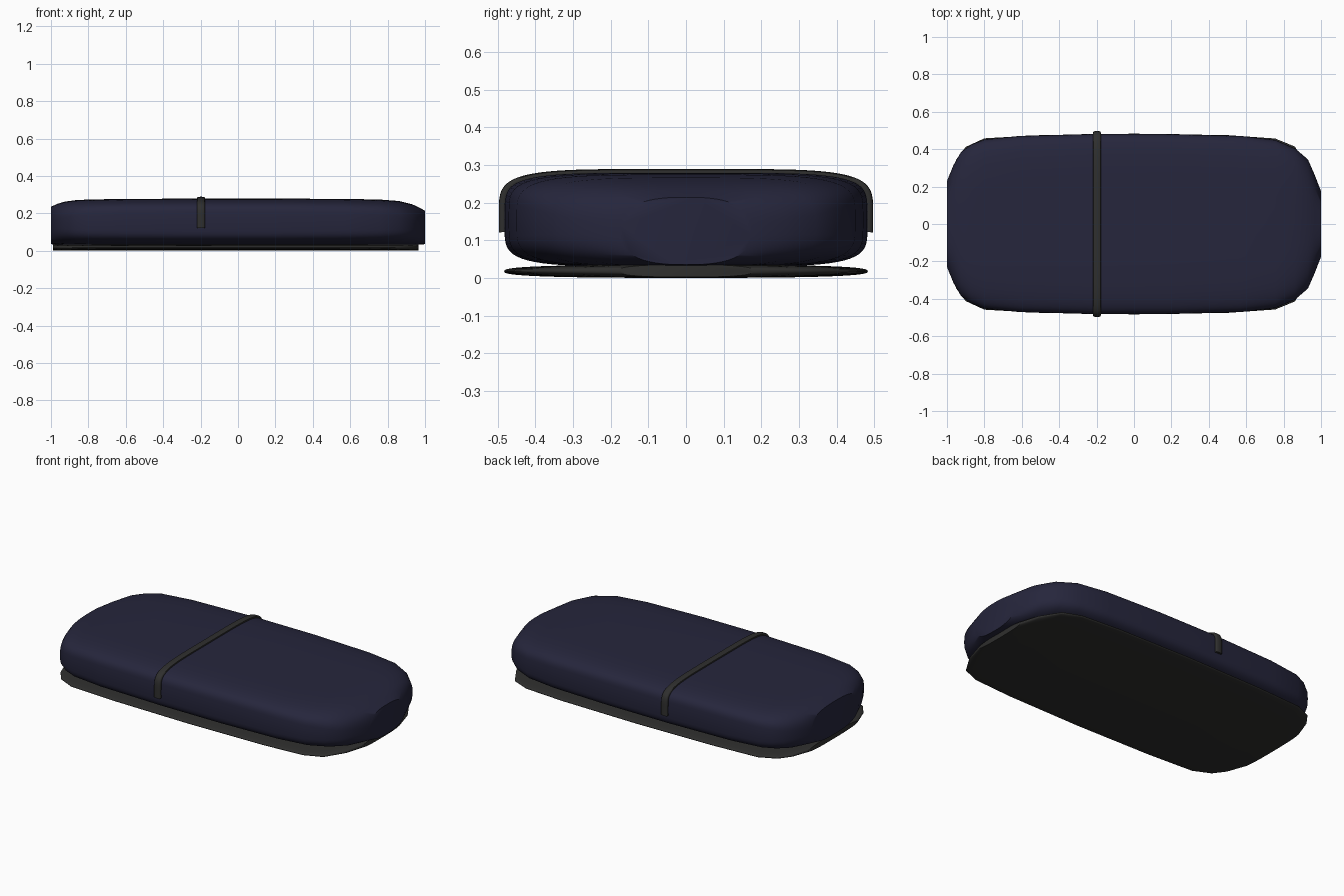
import bpy, bmesh, math

if "Cube" in bpy.data.objects:
    bpy.data.objects.remove(bpy.data.objects["Cube"])


def material(name, rgb):
    m = bpy.data.materials.new(name)
    m.diffuse_color = (*rgb, 1)
    m.use_nodes = True
    m.node_tree.nodes["Principled BSDF"].inputs["Base Color"].default_value = m.diffuse_color
    return m


navy = material("navy fabric", (0.019, 0.019, 0.045))
black = material("charcoal rubber", (0.028, 0.028, 0.027))


def spow(v, p):
    return math.copysign(abs(v) ** p, v)


def section(hw, z0, z1, n, t):
    """Point on a superellipse at angle t, as (y, z)."""
    return (hw * spow(math.cos(t), 2 / n),
            (z0 + z1) / 2 + (z1 - z0) / 2 * spow(math.sin(t), 2 / n))


def mesh_object(name, bm, mat, angle):
    bmesh.ops.recalc_face_normals(bm, faces=bm.faces)
    me = bpy.data.meshes.new(name)
    bm.to_mesh(me)
    bm.free()
    me.materials.append(mat)
    ob = bpy.data.objects.new(name, me)
    bpy.context.collection.objects.link(ob)
    bpy.ops.object.select_all(action='DESELECT')
    ob.select_set(True)
    bpy.context.view_layer.objects.active = ob
    bpy.ops.object.shade_smooth_by_angle(angle=math.radians(angle))
    return ob


def skin(bm, rings):
    """Join closed rings of points and cap both ends."""
    vs = [[bm.verts.new(p) for p in r] for r in rings]
    k = len(vs[0])
    for a, b in zip(vs, vs[1:]):
        for i in range(k):
            bm.faces.new((a[i], a[(i + 1) % k], b[(i + 1) % k], b[i]))
    bm.faces.new(vs[0])
    bm.faces.new(vs[-1])


def loft(name, stations, mat):
    """Stations are (x, half width, bottom, top, squareness)."""
    N = 64
    bm = bmesh.new()
    skin(bm, [[(x, *section(hw, z0, z1, n, 2 * math.pi * i / N)) for i in range(N)]
              for x, hw, z0, z1, n in stations])
    return mesh_object(name, bm, mat, 42)


# padded case body
loft("case_body", [
    (-1.0, .23, .035, .235, 2.7), (-.965, .315, .033, .251, 3.0),
    (-.925, .385, .031, .263, 3.5), (-.87, .425, .03, .270, 4.0),
    (-.80, .452, .03, .274, 4.4), (-.61, .471, .03, .277, 4.8),
    (-.2, .482, .03, .279, 5.0), (.2, .481, .03, .279, 5.0),
    (.57, .471, .03, .277, 4.7), (.755, .450, .03, .274, 4.3),
    (.86, .405, .03, .266, 3.8), (.93, .345, .031, .249, 3.2),
    (.965, .265, .033, .233, 2.8), (1.0, .175, .035, .214, 2.6)], navy)

# thin sole under the case
loft("base_plate", [
    (-.99, .235, .002, .035, 2.6), (-.95, .345, .001, .035, 2.7),
    (-.90, .412, .001, .035, 2.8), (-.80, .458, 0, .035, 2.8),
    (-.5, .475, 0, .035, 2.8), (0, .483, 0, .035, 2.8),
    (.5, .475, 0, .035, 2.8), (.755, .457, 0, .035, 2.8),
    (.86, .414, .001, .035, 2.8), (.93, .30, .001, .035, 2.7),
    (.965, .18, .002, .035, 2.6)], black)

# elastic strap arching over the case, swept as a rounded band
bm = bmesh.new()
rings = []
M, A0 = 72, -0.02
for j in range(M + 1):
    t = A0 + (math.pi - 2 * A0) * j / M
    inner = section(.476, .024, .273, 5, t)
    outer = section(.497, .010, .289, 5, t)
    band = []
    for i in range(12):
        a = 2 * math.pi * i / 12
        u = .5 + .5 * spow(math.sin(a), .6)
        x = -.198 + .021 * spow(math.cos(a), .6)
        band.append((x, *(p + (q - p) * u for p, q in zip(inner, outer))))
    rings.append(band)
skin(bm, rings)
mesh_object("elastic_strap", bm, black, 50)
